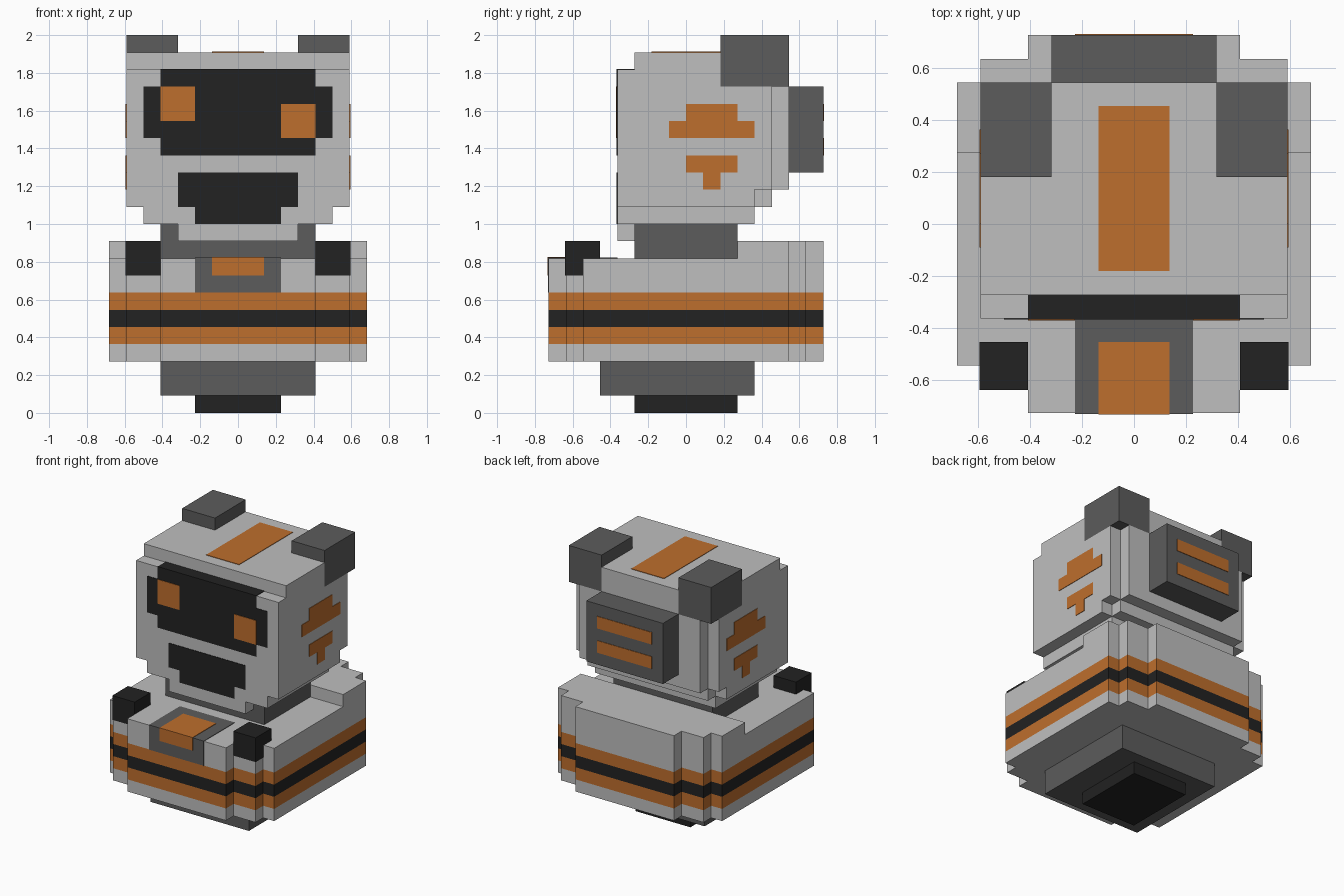
import bpy
import bmesh
from mathutils import Vector

cube = bpy.data.objects.get("Cube")
if cube:
    bpy.data.objects.remove(cube, do_unlink=True)

U = 1 / 11      # size of one block
T = 0.04        # plate thickness, in blocks


def material(name, rgb):
    m = bpy.data.materials.new(name)
    m.use_nodes = True
    col = (*rgb, 1.0)
    m.diffuse_color = col
    bsdf = m.node_tree.nodes["Principled BSDF"]
    bsdf.inputs["Base Color"].default_value = col
    bsdf.inputs["Roughness"].default_value = 0.8
    return m


LIGHT = material("light grey", (0.52, 0.52, 0.52))
DARK = material("dark grey", (0.107, 0.107, 0.107))
BLACK = material("black", (0.016, 0.016, 0.016))
ORANGE = material("orange", (0.515, 0.156, 0.026))


def prism(bm, outline, levels, axis="z"):
    """Extrude a closed outline through levels along z (xy outline) or x (yz outline)."""
    def point(p, h):
        return Vector((p[0], p[1], h) if axis == "z" else (h, p[0], p[1])) * U
    rings = [[bm.verts.new(point(p, h)) for p in outline] for h in levels]
    n = len(outline)
    faces = [bm.faces.new(rings[0][::-1]), bm.faces.new(rings[-1])]
    for a, b in zip(rings, rings[1:]):
        for i in range(n):
            j = (i + 1) % n
            faces.append(bm.faces.new((a[i], a[j], b[j], b[i])))
    bmesh.ops.recalc_face_normals(bm, faces=faces)


def finish(bm, name, *mats):
    mesh = bpy.data.meshes.new(name)
    bm.to_mesh(mesh)
    bm.free()
    for m in mats:
        mesh.materials.append(m)
    ob = bpy.data.objects.new(name, mesh)
    bpy.context.scene.collection.objects.link(ob)
    return ob


def boxes(name, mat, *spans):
    """One object from boxes given as (x0, x1, y0, y1, z0, z1) in blocks."""
    bm = bmesh.new()
    for x0, x1, y0, y1, z0, z1 in spans:
        prism(bm, [(x0, y0), (x1, y0), (x1, y1), (x0, y1)], (z0, z1))
    return finish(bm, name, mat)


def pair(name, mat, *spans):
    """Left part and its mirrored right part."""
    boxes("left_" + name, mat, *spans)
    boxes("right_" + name, mat, *[(-b, -a, *rest) for a, b, *rest in spans])


# Base and pedestal
boxes("base", BLACK, (-2.5, 2.5, -3, 3, 0, 1))
boxes("pedestal", DARK, (-4.5, 4.5, -5, 4, 1, 3))

# Body: stepped-corner outline, striped by height
half = [(4.5, -8), (4.5, -7), (6.5, -7), (6.5, -6), (7.5, -6),
        (7.5, 6), (6.5, 6), (6.5, 7), (4.5, 7), (4.5, 8)]
outline = half + [(-x, y) for x, y in reversed(half)]
bm = bmesh.new()
prism(bm, outline, (3, 4, 5, 6, 7, 9))
for f in bm.faces:
    z = f.calc_center_median().z / U
    f.material_index = 2 if 5 < z < 6 else 1 if 4 < z < 7 else 0
finish(bm, "body", LIGHT, ORANGE, BLACK)

# Raised rear of the body
rear_half = [(7.5, 3)] + half[5:]
bm = bmesh.new()
prism(bm, rear_half + [(-x, y) for x, y in reversed(rear_half)], (9, 10))
finish(bm, "raised_back", LIGHT)

# Chest panel wrapping over the front edge
boxes("chest_panel", DARK, (-2.5, 2.5, -8 - T, -4, 7, 9 + T))
boxes("chest_badge", ORANGE, (-1.5, 1.5, -8 - 2 * T, -5, 8, 9 + 2 * T))

# Shoulder blocks
pair("shoulder_block", BLACK, (4.5, 6.5 + T, -7 - T, -5, 8, 10))

# Neck and chin
boxes("neck", DARK, (-4.5, 4.5, -3, 3, 9, 11))
boxes("chin", LIGHT, (-3.5, 3.5, -4, -3, 10, 11))

# Head: side profiles (y, z) extruded across x, with recesses for the ears
low = [(-4, 11), (4, 11), (4, 12), (5, 12), (5, 13), (6, 13)]
brow = [(-3, 21), (-3, 20), (-4, 20)]
ear_notch = [(2, 19), (2, 21)]
middle = low + [(6, 21)] + brow
inner = low + [(6, 19)] + ear_notch + brow
outer = [(-4, 12), (4, 12), (4, 13), (5, 13), (5, 19)] + ear_notch + brow
bm = bmesh.new()
prism(bm, middle, (-3.5, 3.5), "x")
for s in (1, -1):
    prism(bm, inner, (3.5 * s, 5.5 * s), "x")
    prism(bm, outer, (5.5 * s, 6.5 * s), "x")
finish(bm, "head", LIGHT)

# Ears
pair("ear", DARK, (3.5, 6.5, 2, 6, 19, 22))

# Face screen with its strip on the brow ledge
F = -4
boxes("face_screen", BLACK,
      (-4.5, 4.5, F - T, F, 15, 20 + T),
      (-5.5, -4.5, F - T, F, 16, 19),
      (4.5, 5.5, F - T, F, 16, 19),
      (-4.5, 4.5, F, -3, 20, 20 + T))
boxes("right_eye", ORANGE, (-4.5, -2.5, F - 2 * T, F - T, 17, 19))
boxes("left_eye", ORANGE, (2.5, 4.5, F - 2 * T, F - T, 16, 18))
boxes("mouth", BLACK,
      (-3.5, 3.5, F - T, F, 12, 14), (-2.5, 2.5, F - T, F, 11, 12))

# Painted marks on top and sides of the head
boxes("crown_stripe", ORANGE, (-1.5, 1.5, -2, 5, 21, 21 + T))
pair("cheek_mark", ORANGE, *[(6.5, 6.5 + T, *s) for s in (
    (0, 3, 17, 18), (-1, 4, 16, 17), (0, 3, 14, 15), (1, 2, 13, 14))])

# Rear pack with two stripes
boxes("back_pack", DARK, (-3.5, 3.5, 6, 8, 14, 19))
boxes("back_pack_stripes", ORANGE,
      *[(-2.5, 2.5, 8, 8 + T, z, z + 1) for z in (15, 17)])
